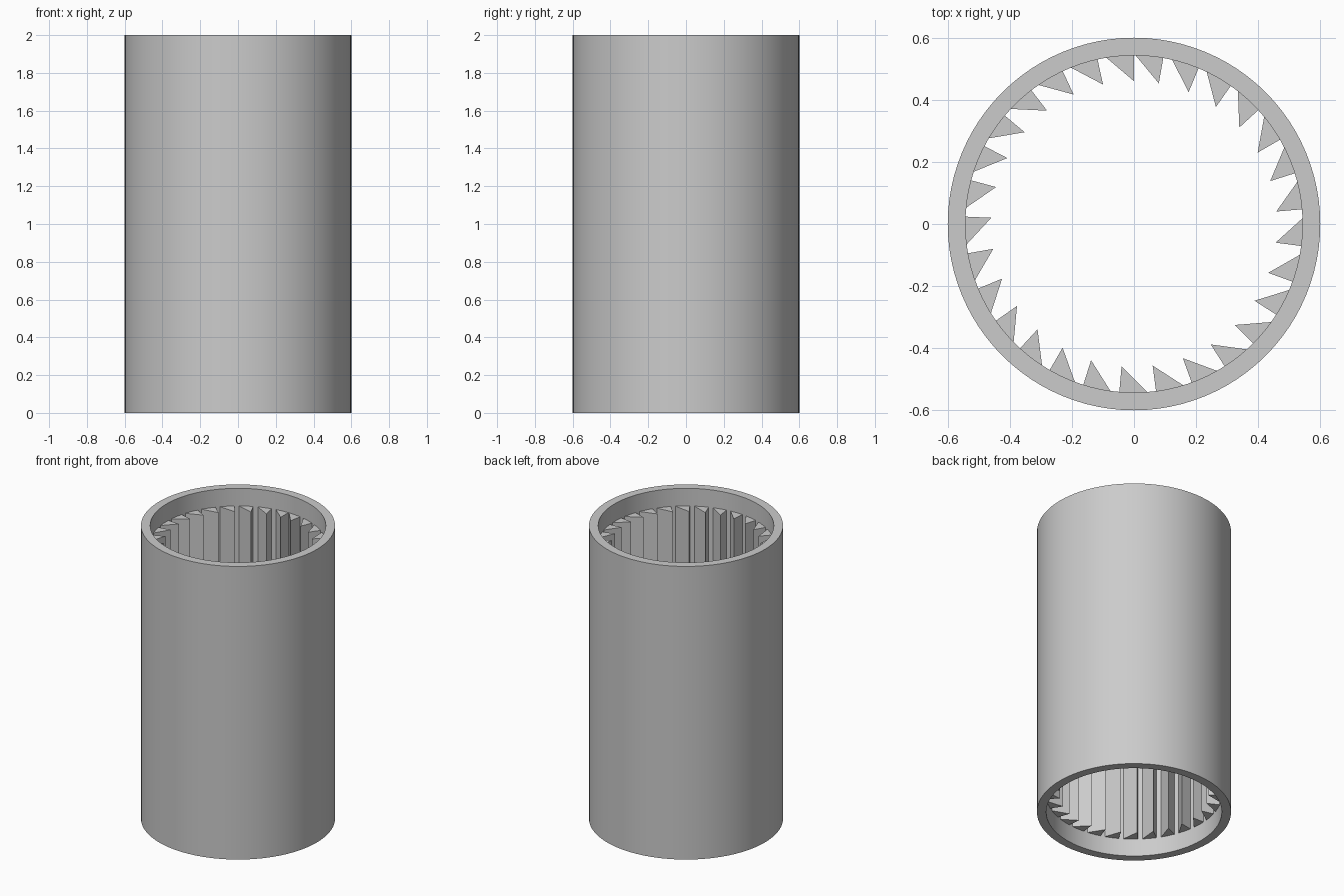
import bpy
import bmesh
from math import cos, sin, radians, tau
from mathutils import Matrix

cube = bpy.data.objects.get("Cube")
if cube:
    bpy.data.objects.remove(cube, do_unlink=True)

HEIGHT = 2.0
OUTER, INNER, TIP = 0.60, 0.543, 0.46
TOOTH_LOW, TOOTH_HIGH = 0.12, 1.88
TOOTH_COUNT, TOOTH_STEP, TOOTH_WIDTH = 29, 12.5, 9.8

grey = bpy.data.materials.new("light_grey")
grey.use_nodes = True
colour = (0.6, 0.6, 0.6, 1.0)
grey.diffuse_color = colour
grey.node_tree.nodes["Principled BSDF"].inputs["Base Color"].default_value = colour


def finish(bm, name, smooth=False):
    """Turn a bmesh into a named grey object."""
    bmesh.ops.recalc_face_normals(bm, faces=bm.faces)
    mesh = bpy.data.meshes.new(name)
    bm.to_mesh(mesh)
    bm.free()
    mesh.materials.append(grey)
    obj = bpy.data.objects.new(name, mesh)
    bpy.context.collection.objects.link(obj)
    if smooth:
        bpy.ops.object.select_all(action="DESELECT")
        obj.select_set(True)
        bpy.context.view_layer.objects.active = obj
        bpy.ops.object.shade_smooth_by_angle(angle=radians(30))
    return obj


def polar(radius, degrees, z):
    a = radians(degrees)
    return (radius * cos(a), radius * sin(a), z)


# Outer tube: a rectangular wall section swept around the axis
bm = bmesh.new()
section = [(INNER, 0), (OUTER, 0), (OUTER, HEIGHT), (INNER, HEIGHT)]
verts = [bm.verts.new((r, 0, z)) for r, z in section]
edges = [bm.edges.new((verts[i], verts[(i + 1) % 4])) for i in range(4)]
bmesh.ops.spin(bm, geom=verts + edges, cent=(0, 0, 0), axis=(0, 0, 1),
               angle=tau, steps=96)
bmesh.ops.remove_doubles(bm, verts=bm.verts, dist=0.0001)
finish(bm, "tube", smooth=True)

# Inner teeth: saw-tooth prisms with one radial flank, rooted in the wall
bm = bmesh.new()
root = INNER + 0.004
for k in range(TOOTH_COUNT):
    start = 90 + k * TOOTH_STEP
    corners = [(TIP, start), (root, start), (root, start + TOOTH_WIDTH)]
    base = bm.faces.new([bm.verts.new(polar(r, a, TOOTH_LOW)) for r, a in corners])
    grown = bmesh.ops.extrude_face_region(bm, geom=[base], use_keep_orig=True)
    top = [v for v in grown["geom"] if isinstance(v, bmesh.types.BMVert)]
    bmesh.ops.transform(bm, verts=top,
                        matrix=Matrix.Translation((0, 0, TOOTH_HIGH - TOOTH_LOW)))
finish(bm, "inner_teeth")
